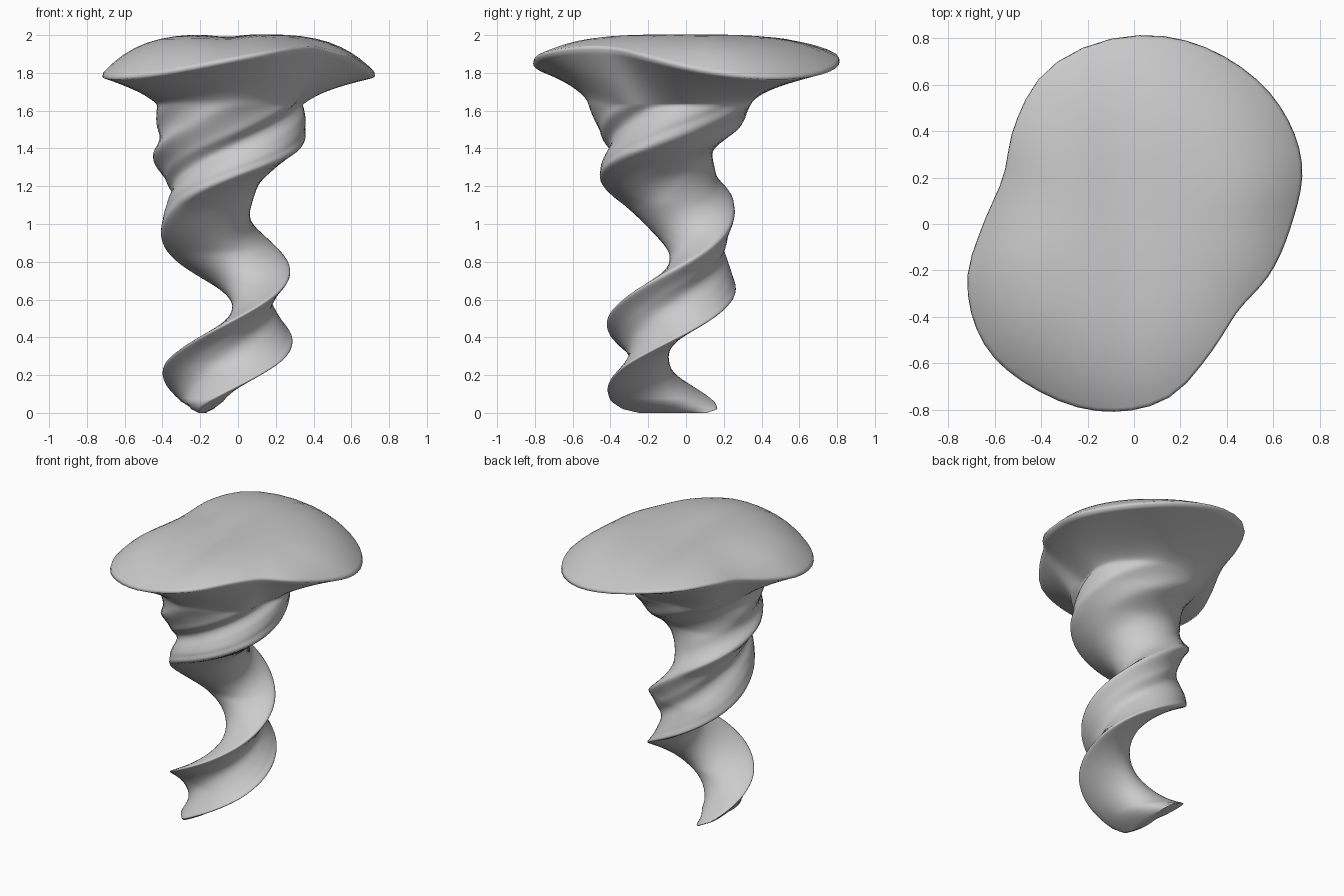
import bpy, math
from mathutils import Vector

if "Cube" in bpy.data.objects:
    bpy.data.objects.remove(bpy.data.objects["Cube"])

AX, AY = -0.06, -0.08          # axis of the twist
SUB = 7                        # samples per cross-section span
JOIN = 1.63                    # height where stem flares into cap

# height, inner edge, ridge offset, ridge half width, outer edge
ROWS = [(0, .115, .125, .18, .14), (.02, .07, .14, .25, .19), (.06, .03, .16, .28, .235),
        (.27, .01, .165, .305, .23), (.57, .03, .16, .295, .25), (.85, -.01, .15, .30, .29),
        (1.1, -.13, .14, .305, .29), (1.25, -.18, .13, .34, .31), (1.38, -.22, .12, .38, .33),
        (1.52, -.31, .10, .40, .36), (1.66, -.38, .05, .44, .39)]

# cap outline radius every 20 degrees
RIM = [.68, .77, .81, .82, .82, .80, .76, .67, .60, .65, .765, .83, .83, .82, .77, .65, .585, .625]


def catmull(p0, p1, p2, p3, t):
    return 0.5 * (2 * p1 + (p2 - p0) * t + (2 * p0 - 5 * p1 + 4 * p2 - p3) * t * t
                  + (3 * p1 - p0 - 3 * p2 + p3) * t ** 3)


def params(z):
    for a, b in zip(ROWS, ROWS[1:]):
        if z <= b[0]:
            t = (z - a[0]) / (b[0] - a[0])
            return [p + (q - p) * t for p, q in zip(a[1:], b[1:])]


def section(z):
    i, h, w, o = params(z)
    # two-horned section that gets rounder with height
    up = min(1, max(0, (z - 1.1) / .4))
    mid = i + (h - i) * (.3 - .1 * up)
    mw = (.58 + .16 * up) * w
    ctrl = [Vector(p) for p in [(i, 0), (mid, -mw), (h, -w), (o * .9, -.5 * w),
                                (o * .96, -.05 * w), (o, .4 * w),
                                (h + .7 * (o - h), .77 * w), (h, w), (mid, mw)]]
    lag = 17 * math.exp(-((z - 1.15) / .2) ** 2)      # twist slows down halfway up
    phi = math.radians(264 + 330 * (z - .27) - lag)
    c, s, n, ring = math.cos(phi), math.sin(phi), len(ctrl), []
    for k in range(n):
        for j in range(SUB):
            p = catmull(ctrl[k - 1], ctrl[k], ctrl[(k + 1) % n], ctrl[(k + 2) % n], j / SUB)
            ring.append(Vector((AX + p.x * c - p.y * s, AY + p.x * s + p.y * c, z)))
    return ring


def rim_point(a):
    # tilted oval outline with a saddle-shaped height
    f = math.degrees(a) % 360 / 20
    k = int(f)
    r = catmull(*[RIM[(k + d) % 18] for d in (-1, 0, 1, 2)], f - k)
    z = 1.86 + .08 * math.cos(2 * (a - math.radians(127)))
    return Vector((r * math.cos(a), r * math.sin(a), z))


# twisted stem
levels = [0, .006, .02, .04, .06] + [.06 + (JOIN - .06) * k / 90 for k in range(1, 91)]
rings = [section(z) for z in levels]
base = rings[-1]
rim = [rim_point(math.atan2(p.y, p.x)) for p in base]

# flaring underside of the cap, fuller where the outline is narrow
for k in range(1, 17):
    s = (k / 16) ** 1.4
    ring = []
    for p, q in zip(base, rim):
        narrow = max(0, (.8 - math.hypot(q.x, q.y)) / .22)
        v = p.lerp(q, s)
        v.z = p.z + (q.z - .015 - p.z) * s ** (.65 + .4 * narrow)
        ring.append(v)
    rings.append(ring)

# domed top of the cap with a shallow trough down its middle
for r in (.995, .98, .95, .9, .84, .76, .67, .57, .46, .35, .24, .12, .03):
    ring = []
    for q in rim:
        x, y = q.x * r, q.y * r
        dip = .015 * math.exp(-((x + .06 + .06 * y) / .1) ** 2) * (1 - r ** 4)
        ring.append(Vector((x, y, q.z + (2.005 - q.z) * (1 - r ** 3.8) - dip)))
    rings.append(ring)

n = len(base)
verts = [v for ring in rings for v in ring]
faces = [(a * n + k, a * n + (k + 1) % n, (a + 1) * n + (k + 1) % n, (a + 1) * n + k)
         for a in range(len(rings) - 1) for k in range(n)]
faces += [tuple(reversed(range(n))), tuple(range(len(verts) - n, len(verts)))]

mesh = bpy.data.meshes.new("twisted_column")
mesh.from_pydata(verts, [], faces)
mesh.update()
for f in mesh.polygons:
    f.use_smooth = True
obj = bpy.data.objects.new("twisted_column", mesh)
bpy.context.collection.objects.link(obj)
